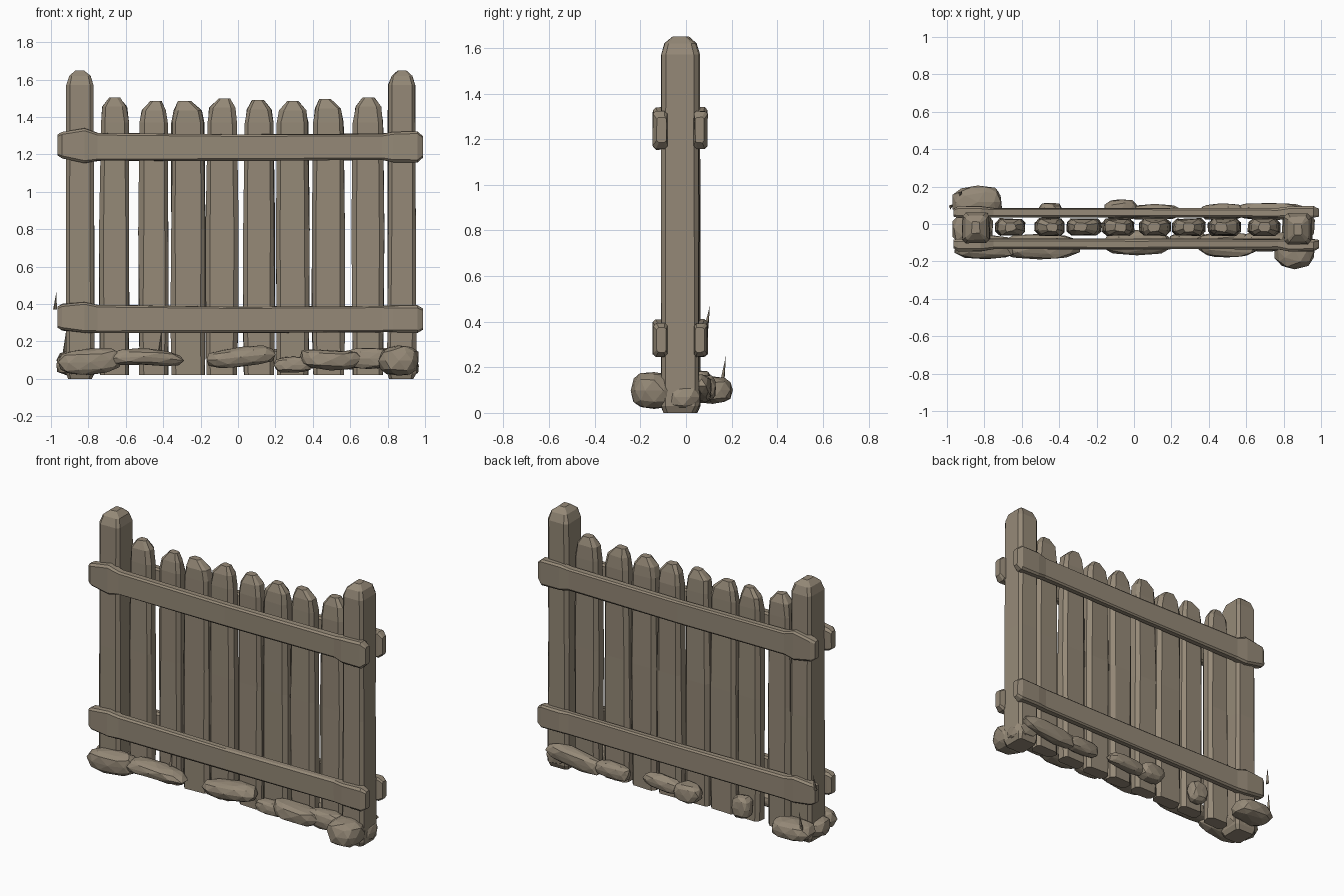
import bpy, bmesh, math, random
from mathutils import Vector

if "Cube" in bpy.data.objects:
    bpy.data.objects.remove(bpy.data.objects["Cube"])
random.seed(4)

wood = bpy.data.materials.new("weathered_brown")
wood.diffuse_color = (0.30, 0.25, 0.185, 1)
wood.use_nodes = True
wood.node_tree.nodes["Principled BSDF"].inputs["Base Color"].default_value = wood.diffuse_color


def finish(bm, name):
    bmesh.ops.recalc_face_normals(bm, faces=bm.faces)
    me = bpy.data.meshes.new(name)
    bm.to_mesh(me)
    bm.free()
    me.materials.append(wood)
    ob = bpy.data.objects.new(name, me)
    bpy.context.collection.objects.link(ob)
    return ob


def loft(name, rings, axis="z", bevel=0.25, jitter=0.0):
    """Chamfered-rectangle sections: (along, centre a, centre b, half a, half b)."""
    bm = bmesh.new()
    loops = []
    for t, ca, cb, ha, hb in rings:
        c = bevel * min(ha, hb)
        pts = [(ha, hb - c), (ha - c, hb), (c - ha, hb), (-ha, hb - c),
               (-ha, c - hb), (c - ha, -hb), (ha - c, -hb), (ha, c - hb)]
        loop = []
        for a, b in pts:
            a += ca + random.uniform(-jitter, jitter)
            b += cb + random.uniform(-jitter, jitter)
            loop.append(bm.verts.new((a, b, t) if axis == "z" else (t, a, b)))
        loops.append(loop)
    for lo, hi in zip(loops, loops[1:]):
        for i in range(8):
            j = (i + 1) % 8
            bm.faces.new((lo[i], lo[j], hi[j], hi[i]))
    bm.faces.new(loops[0])
    bm.faces.new(loops[-1])
    return finish(bm, name)


# Corner posts with chipped, rounded tops
for side, x in (("left", -0.845), ("right", 0.875)):
    y = -0.02 if side == "left" else -0.027
    loft("post_" + side, [(0.0, x, y, 0.065, 0.07), (0.03, x, y, 0.077, 0.083),
                          (0.8, x, y, 0.074, 0.083), (1.57, x, y, 0.073, 0.082),
                          (1.62, x, y, 0.055, 0.066), (1.65, x, y, 0.022, 0.03)],
         jitter=0.003)

# Pickets: left edge, right edge, top height
pickets = [(-0.74, -0.58, 1.505), (-0.53, -0.37, 1.485), (-0.36, -0.175, 1.485),
           (-0.17, 0.0, 1.50), (0.03, 0.195, 1.49), (0.205, 0.38, 1.485),
           (0.395, 0.57, 1.495), (0.61, 0.78, 1.505)]
for i, (a, b, top) in enumerate(pickets):
    x, w, y = (a + b) / 2, (b - a) / 2, -0.017
    loft(f"picket_{i + 1}", [(0.02, x, y, w * 0.95, 0.042), (0.3, x, y, w, 0.045),
                             (0.8, x, y, w, 0.045), (1.37, x, y, w * 0.93, 0.044),
                             (top - 0.05, x, y, w * 0.8, 0.04),
                             (top, x + random.uniform(-0.02, 0.02), y, w * 0.35, 0.022)],
         bevel=0.5, jitter=0.004)

# Front and back rails, thickened where they wrap the posts
for level, z in (("upper", 1.24), ("lower", 0.32)):
    for face, y, d in (("front", -0.107, 0.027), ("back", 0.06, 0.025)):
        out = -0.006 if face == "front" else 0.004
        k = 0.093 if level == "upper" else 0.083
        rings = [(-0.965, y, z + 0.01, d * 0.8, 0.055), (-0.94, y + out, z + 0.01, d + 0.005, 0.07),
                 (-0.82, y + out, z + 0.008, d + 0.006, k), (-0.75, y, z, d, 0.074),
                 (0.0, y, z - 0.004, d, 0.07), (0.77, y, z, d, 0.07),
                 (0.83, y + out, z, d + 0.005, k - 0.012), (0.96, y + out, z, d + 0.005, k - 0.01),
                 (0.99, y, z, d * 0.8, 0.055)]
        loft(f"{level}_rail_{face}", rings, axis="x", bevel=0.4, jitter=0.002)


# Faceted stones and earth clods along the foot
def stone(name, x0, x1, y0, y1, z0, z1):
    bm = bmesh.new()
    bmesh.ops.create_icosphere(bm, subdivisions=2, radius=1)
    c = Vector((x0 + x1, y0 + y1, z0 + z1)) / 2
    h = Vector((x1 - x0, y1 - y0, z1 - z0)) / 2
    for v in bm.verts:
        p = v.co * random.uniform(0.9, 1.08)
        p = Vector([math.copysign(abs(q) ** 0.75, q) for q in p])
        wave = 0.015 * math.sin(9 * (c.x + p.x * h.x)) if h.x > 0.15 else 0
        v.co = c + Vector((p.x * h.x, p.y * h.y, p.z * h.z + wave))
        v.co.z = max(v.co.z, 0.005)
    finish(bm, name)


stones = [(-0.96, -0.62, -0.19, -0.06, 0.03, 0.17), (-0.72, -0.29, -0.19, -0.05, 0.06, 0.15),
          (-0.17, 0.20, -0.165, -0.03, 0.06, 0.17), (0.19, 0.40, -0.13, -0.04, 0.03, 0.12),
          (0.33, 0.66, -0.18, -0.04, 0.06, 0.17), (0.56, 0.84, -0.15, -0.04, 0.05, 0.17),
          (0.75, 0.97, -0.24, -0.04, 0.015, 0.18), (-0.97, -0.70, 0.03, 0.205, 0.04, 0.16),
          (-0.51, -0.38, 0.02, 0.115, 0.04, 0.19), (-0.16, 0.02, 0.02, 0.135, 0.05, 0.17),
          (-0.04, 0.26, 0.02, 0.105, 0.06, 0.15), (0.34, 0.60, 0.02, 0.11, 0.05, 0.15),
          (0.52, 0.93, 0.02, 0.115, 0.05, 0.16), (-0.97, -0.75, -0.12, 0.07, 0.01, 0.14),
          (0.79, 0.97, -0.10, 0.07, 0.01, 0.13)]
for i, s in enumerate(stones):
    stone(f"foot_stone_{i + 1}", *s)

# Thin grass slivers near the foot: position, height
for i, (x, y, z, h) in enumerate([(-0.93, 0.16, 0.13, 0.12), (-0.98, 0.09, 0.37, 0.10),
                                  (-0.42, -0.09, 0.13, 0.12)]):
    bm = bmesh.new()
    base = [bm.verts.new((x + 0.012 * math.cos(a), y + 0.012 * math.sin(a), z))
            for a in (0.3, 2.4, 4.5)]
    tip = bm.verts.new((x + 0.01, y + 0.015, z + h))
    bm.faces.new(base)
    for j in range(3):
        bm.faces.new((base[j], base[(j + 1) % 3], tip))
    finish(bm, f"grass_sliver_{i + 1}")
